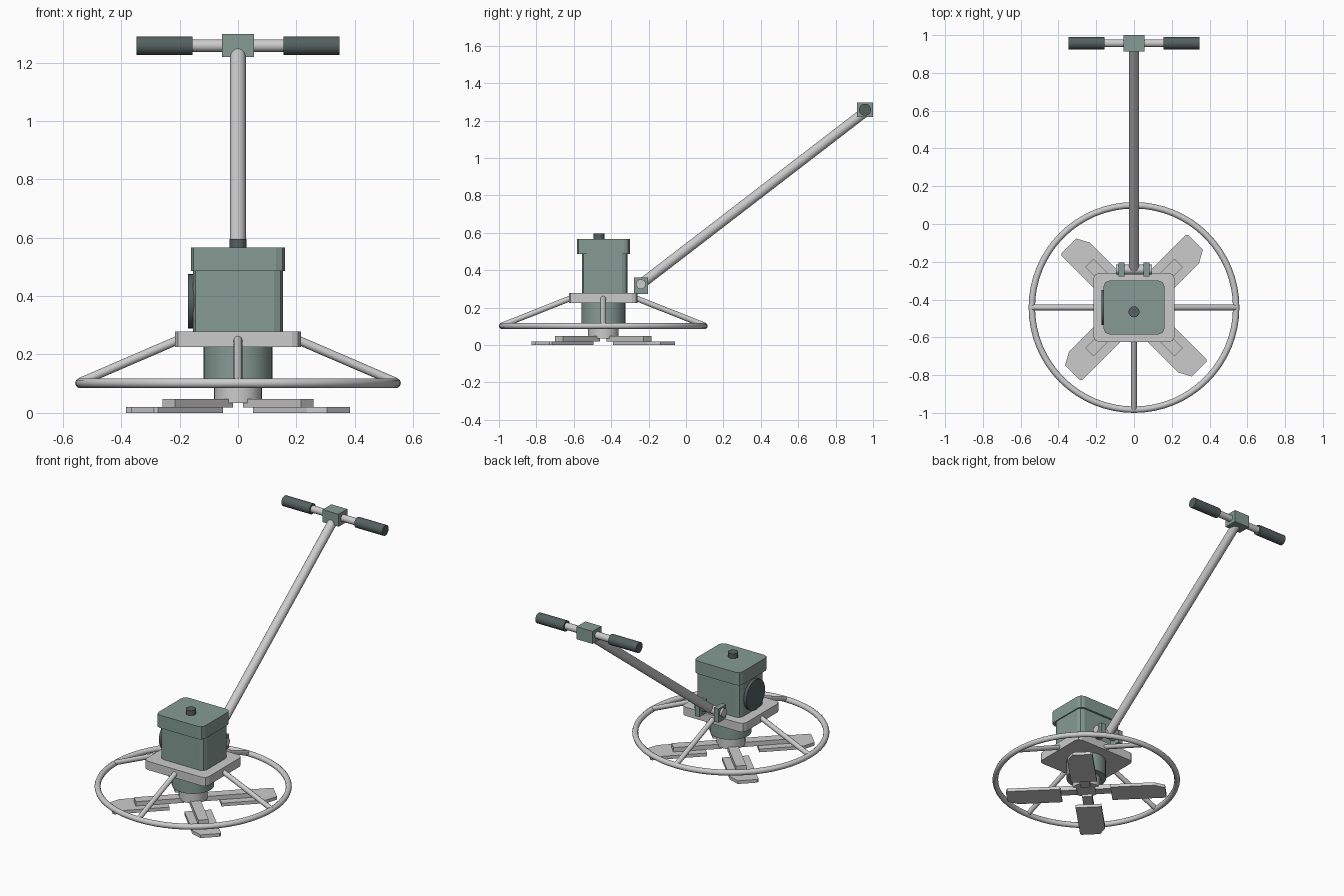
import bpy, bmesh, math
from mathutils import Vector, Matrix

if "Cube" in bpy.data.objects:
    bpy.data.objects.remove(bpy.data.objects["Cube"])

CY = -0.442  # y of the rotor axis


def mat(name, rgb):
    m = bpy.data.materials.new(name)
    m.diffuse_color = (*rgb, 1)
    m.use_nodes = True
    m.node_tree.nodes["Principled BSDF"].inputs["Base Color"].default_value = m.diffuse_color
    return m


GREEN = mat("painted_green", (0.24, 0.33, 0.30))
DARK = mat("dark_rubber", (0.09, 0.12, 0.115))
STEEL = None


def finish(bm, name, material, smooth=False):
    bmesh.ops.recalc_face_normals(bm, faces=bm.faces)
    me = bpy.data.meshes.new(name)
    bm.to_mesh(me)
    bm.free()
    ob = bpy.data.objects.new(name, me)
    bpy.context.collection.objects.link(ob)
    if material:
        me.materials.append(material)
    if smooth:
        bpy.ops.object.select_all(action='DESELECT')
        ob.select_set(True)
        bpy.context.view_layer.objects.active = ob
        bpy.ops.object.shade_smooth_by_angle(angle=math.radians(35))
    return ob


def box(name, lo, hi, material=None, bevel=0, segs=2):
    """Box between two corners, optionally with rounded vertical edges."""
    lo, hi = Vector(lo), Vector(hi)
    bm = bmesh.new()
    bmesh.ops.create_cube(bm, size=1)
    for v in bm.verts:
        v.co = (lo + hi) / 2 + v.co * (hi - lo)
    if bevel:
        edges = [e for e in bm.edges
                 if abs(e.verts[0].co.z - e.verts[1].co.z) > 1e-5]
        bmesh.ops.bevel(bm, geom=edges, offset=bevel, segments=segs,
                        profile=0.5, affect='EDGES')
    return finish(bm, name, material)


def rod(name, a, b, r, material=None, sides=24):
    """Capped cylinder from point a to point b."""
    a, b = Vector(a), Vector(b)
    d = b - a
    m = Matrix.Translation((a + b) / 2) @ d.to_track_quat('Z', 'Y').to_matrix().to_4x4()
    bm = bmesh.new()
    bmesh.ops.create_cone(bm, cap_ends=True, segments=sides, radius1=r,
                          radius2=r, depth=d.length, matrix=m)
    return finish(bm, name, material, True)


def slab(name, outline, z0, z1, angle):
    """Extruded outline turned about the rotor axis."""
    bm = bmesh.new()
    f = bm.faces.new([bm.verts.new((u, v, z0)) for u, v in outline])
    ext = bmesh.ops.extrude_face_region(bm, geom=[f])["geom"]
    for v in ext:
        if isinstance(v, bmesh.types.BMVert):
            v.co.z = z1
    bm.transform(Matrix.Translation((0, CY, 0)) @ Matrix.Rotation(angle, 4, 'Z'))
    return finish(bm, name, STEEL)


# Rotor: four clipped blades on arms
BLADE = [(0.15, -0.077), (0.41, -0.077), (0.474, -0.042), (0.474, 0.068),
         (0.465, 0.077), (0.15, 0.077)]
ARM = [(0.055, -0.03), (0.335, -0.03), (0.335, 0.03), (0.055, 0.03)]
for i in range(4):
    ang = math.radians(45 + 90 * i)
    slab(f"trowel_blade_{i + 1}", BLADE, 0, 0.02, ang)
    slab(f"blade_arm_{i + 1}", ARM, 0.018, 0.047, ang)
rod("rotor_hub", (0, CY, 0.034), (0, CY, 0.12), 0.082, STEEL, 32)
rod("gearbox", (0, CY, 0.11), (0, CY, 0.235), 0.118, GREEN, 32)

# Guard ring and spokes
bpy.ops.mesh.primitive_torus_add(major_segments=64, minor_segments=10,
                                 major_radius=0.541, minor_radius=0.017,
                                 location=(0, CY, 0.102))
ring = bpy.context.object
ring.name = "guard_ring"
bpy.ops.object.shade_smooth_by_angle(angle=math.radians(50))
for i, start in enumerate((0.195, 0.165, 0.195, 0.165)):
    c, s = round(math.cos(i * math.pi / 2)), round(math.sin(i * math.pi / 2))
    rod(f"guard_spoke_{i + 1}", (c * start, CY + s * start, 0.254),
        (c * 0.541, CY + s * 0.541, 0.105), 0.015, STEEL, 16)

# Deck plate and engine
box("deck_plate", (-0.215, CY - 0.183, 0.225), (0.215, CY + 0.183, 0.279), STEEL, 0.03)
box("engine_body", (-0.154, -0.556, 0.279), (0.154, -0.312, 0.49), GREEN, 0.03)
box("engine_cover", (-0.161, CY - 0.142, 0.486), (0.161, CY + 0.142, 0.566), GREEN, 0.03)
rod("fuel_cap", (0, -0.465, 0.56), (0, -0.465, 0.596), 0.029, DARK)
rod("recoil_starter", (-0.15, CY, 0.382), (-0.172, CY, 0.382), 0.093, DARK, 32)

# Handle hinge
for side, x in (("left", -0.066), ("right", 0.066)):
    box(f"hinge_lug_{side}", (x - 0.016, -0.279, 0.274), (x + 0.016, -0.204, 0.36), GREEN)
rod("hinge_pin", (-0.095, -0.241, 0.325), (0.095, -0.241, 0.325), 0.026, STEEL)

# Handle pole, head, bar and grips
rod("handle_pole", (0, -0.241, 0.325), (0, 0.955, 1.245), 0.027, STEEL)
box("handle_head", (-0.055, 0.914, 1.219), (0.055, 1.0, 1.297), GREEN)
rod("handle_bar", (-0.30, 0.957, 1.258), (0.30, 0.957, 1.258), 0.021, STEEL)
for side, s in (("left", -1), ("right", 1)):
    rod(f"grip_{side}", (s * 0.155, 0.957, 1.258), (s * 0.348, 0.957, 1.258), 0.032, DARK)
